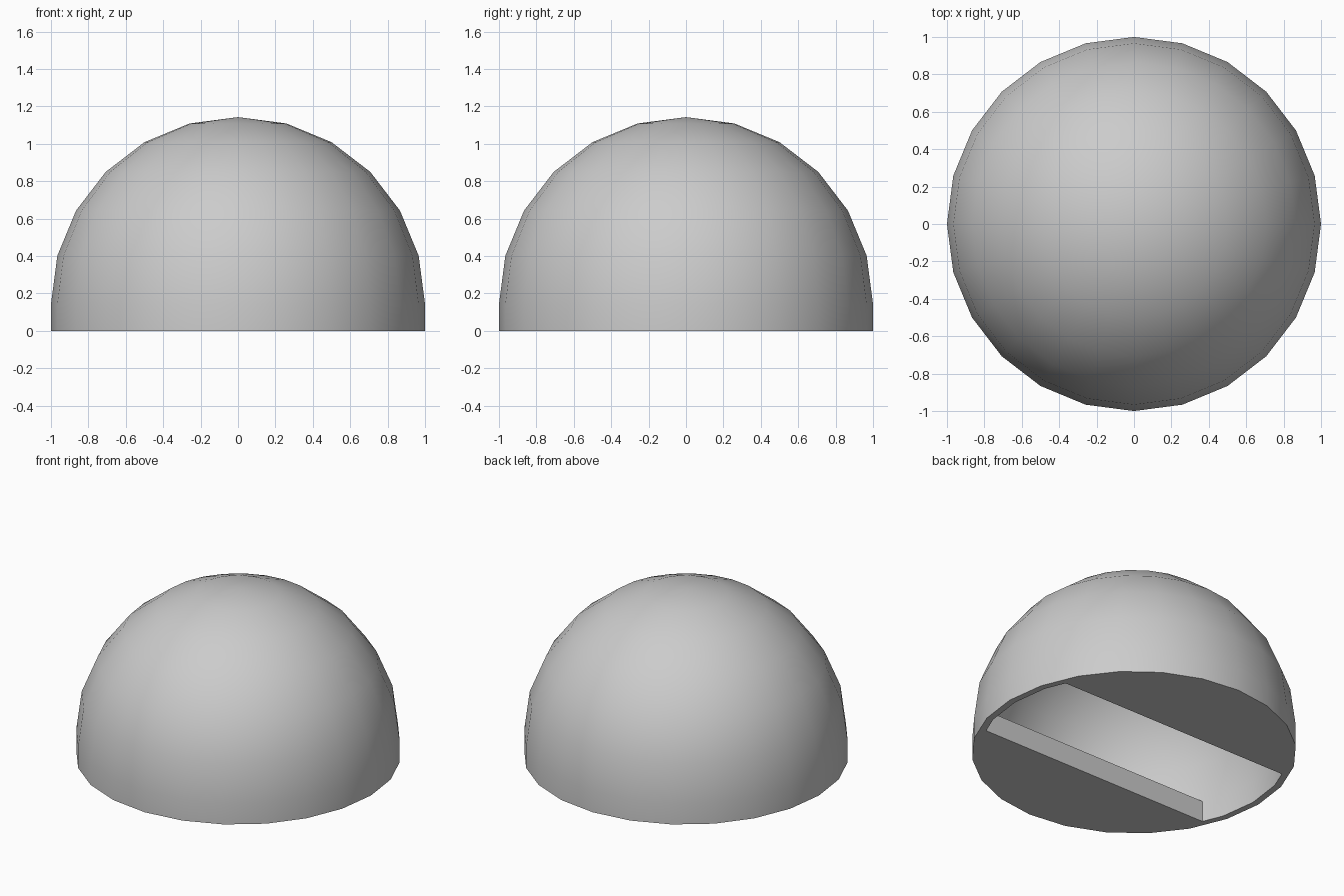
import bpy
import bmesh
from math import sin, cos, pi, radians

cube = bpy.data.objects.get("Cube")
if cube:
    bpy.data.objects.remove(cube, do_unlink=True)

SIDES = 24         # sides around the dome
FLOOR = 0.143      # floor thickness, also the height of the dome's equator
INNER = 0.957      # cavity radius
SLOT = 0.381       # half width of the slot in the floor

grey = bpy.data.materials.new("light grey")
grey.use_nodes = True
colour = (0.6, 0.6, 0.6, 1)
grey.diffuse_color = colour
grey.node_tree.nodes["Principled BSDF"].inputs["Base Color"].default_value = colour


def add_object(name, bm):
    bmesh.ops.recalc_face_normals(bm, faces=bm.faces)
    mesh = bpy.data.meshes.new(name)
    bm.to_mesh(mesh)
    bm.free()
    mesh.materials.append(grey)
    obj = bpy.data.objects.new(name, mesh)
    bpy.context.collection.objects.link(obj)
    return obj


def domed_solid(name, radius, bottom):
    """Closed solid: a short upright wall topped by a hemisphere."""
    bm = bmesh.new()
    profile = [(radius, bottom)]
    for i in range(SIDES // 4):
        a = 2 * pi * i / SIDES
        profile.append((radius * cos(a), FLOOR + radius * sin(a)))
    rings = [[bm.verts.new((r * cos(2 * pi * k / SIDES), r * sin(2 * pi * k / SIDES), z))
              for k in range(SIDES)] for r, z in profile]
    pole = bm.verts.new((0, 0, FLOOR + radius))
    bm.faces.new(rings[0])
    for k in range(SIDES):
        n = (k + 1) % SIDES
        for low, high in zip(rings, rings[1:]):
            bm.faces.new((low[k], low[n], high[n], high[k]))
        bm.faces.new((rings[-1][k], rings[-1][n], pole))
    return add_object(name, bm)


def cut(target, cutter):
    cutter.hide_render = True
    mod = target.modifiers.new("cut", 'BOOLEAN')
    mod.operation = 'DIFFERENCE'
    mod.solver = 'EXACT'
    mod.object = cutter
    bpy.context.view_layer.objects.active = target
    bpy.ops.object.modifier_apply(modifier=mod.name)
    bpy.data.objects.remove(cutter, do_unlink=True)


dome = domed_solid("dome", 1, 0)
cavity = domed_solid("cavity_cutter", INNER, -0.2)

# Trim the cavity so a floor remains in front of and behind the slot
for side in (-1, 1):
    bm = bmesh.new()
    bmesh.ops.create_cube(bm, size=1)
    bmesh.ops.scale(bm, vec=(3, 1, 1), verts=bm.verts)
    bmesh.ops.translate(bm, vec=(0, side * (SLOT + 0.5), FLOOR - 0.5), verts=bm.verts)
    cut(cavity, add_object("floor_cutter", bm))

# Hollow out the dome
cut(dome, cavity)

bpy.ops.object.select_all(action='DESELECT')
dome.select_set(True)
bpy.context.view_layer.objects.active = dome
bpy.ops.object.shade_smooth_by_angle(angle=radians(30))
